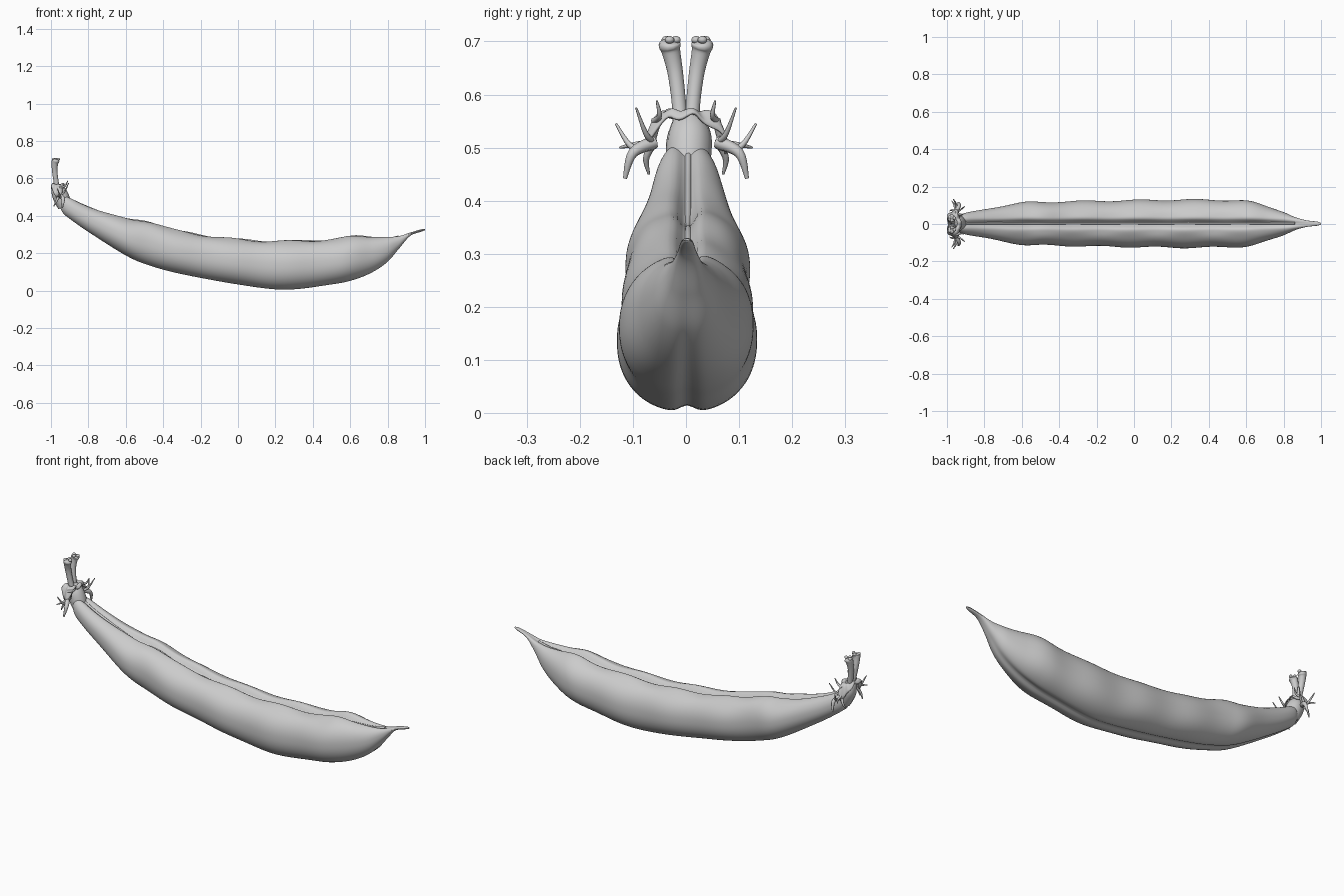
import bpy, bmesh
from math import sin, cos, pi, exp, copysign

if "Cube" in bpy.data.objects:
    bpy.data.objects.remove(bpy.data.objects["Cube"], do_unlink=True)

grey = bpy.data.materials.new("plain grey")
grey.use_nodes = True
grey.diffuse_color = (0.6, 0.6, 0.6, 1)
grey.node_tree.nodes["Principled BSDF"].inputs["Base Color"].default_value = (0.6, 0.6, 0.6, 1)


def catmull(points, t):
    """Smooth interpolation through tuples; t counts points."""
    last = len(points) - 1
    i = min(int(t), last - 1)
    f = t - i
    a, b, c, d = (points[max(0, min(last, i + k))] for k in (-1, 0, 1, 2))
    return [q + f / 2 * (r - p + f * (2 * p - 5 * q + 4 * r - s + f * (3 * (q - r) + s - p)))
            for p, q, r, s in zip(a, b, c, d)]


def loft(name, rings, closed=True, caps=True):
    """Skin a list of equal rings of points into one smooth object."""
    bm = bmesh.new()
    rows = [[bm.verts.new(p) for p in ring] for ring in rings]
    count = len(rows[0])
    for low, high in zip(rows, rows[1:]):
        for j in range(count if closed else count - 1):
            k = (j + 1) % count
            bm.faces.new((low[j], low[k], high[k], high[j]))
    if caps:
        bm.faces.new(rows[0])
        bm.faces.new(rows[-1])
    bmesh.ops.recalc_face_normals(bm, faces=bm.faces)
    for face in bm.faces:
        face.smooth = True
    mesh = bpy.data.meshes.new(name)
    bm.to_mesh(mesh)
    bm.free()
    mesh.materials.append(grey)
    obj = bpy.data.objects.new(name, mesh)
    bpy.context.collection.objects.link(obj)
    return obj


def tube(name, points, sides_resolution=4):
    """Tapered round tube through (x, y, z, radius) points."""
    curve = bpy.data.curves.new(name, "CURVE")
    curve.dimensions = "3D"
    curve.bevel_depth = 1
    curve.bevel_resolution = sides_resolution
    curve.use_fill_caps = True
    spline = curve.splines.new("POLY")
    steps = (len(points) - 1) * 6
    spline.points.add(steps)
    for i, point in enumerate(spline.points):
        x, y, z, radius = catmull(points, i / 6)
        point.co = (x, y, z, 1)
        point.radius = radius
    curve.materials.append(grey)
    obj = bpy.data.objects.new(name, curve)
    bpy.context.collection.objects.link(obj)
    bpy.ops.object.select_all(action="DESELECT")
    obj.select_set(True)
    bpy.context.view_layer.objects.active = obj
    bpy.ops.object.convert(target="MESH")
    bpy.ops.object.shade_smooth_by_angle(angle=pi / 3)


# Pod: x, top height, bottom height, half width
stations = [
    (-.955, .49, .45, .022), (-.935, .51, .41, .043), (-.9, .5, .38, .057),
    (-.8, .455, .31, .076), (-.6, .388, .185, .112), (-.47, .373, .13, .116),
    (-.3, .32, .085, .12), (0, .278, .03, .125), (.25, .268, .002, .128),
    (.5, .278, .03, .126), (.62, .295, .055, .118), (.72, .293, .095, .09),
    (.8, .292, .15, .062), (.86, .298, .22, .035), (.92, .315, .29, .018),
    (.98, .331, .314, .011), (1, .33, .322, .004)]


def pod_ring(t, sides=96):
    x, top, bottom, half = catmull(stations, t)
    fullness = half / .125
    middle, height = (top + bottom) / 2, (top - bottom) / 2
    ring = []
    for j in range(sides):
        a = 2 * pi * j / sides
        s, c = sin(a), cos(a)
        y = half * copysign(abs(s) ** .9, s)
        z = middle + height * copysign(abs(c) ** .9, c)
        # Swellings over the seeds, out of step on the two sides
        swell = sin(x * 21 + (1 if s > 0 else 2.2)) * fullness ** 2
        y += .004 * swell * s
        if c > 0:
            lip = exp(-((abs(y) - .035) / .03) ** 2)
            z += .005 * swell * lip
            # Seam along the top
            z -= .036 * fullness * exp(-(y / .016) ** 2)
        else:
            z += .012 * fullness * exp(-(y / .018) ** 2)
        ring.append((x, y + .002, z))
    return ring


loft("pod", [pod_ring(i / 10) for i in range((len(stations) - 1) * 10 + 1)])

# Raised thread lying in the seam
thread = []
for i in range(2, len(stations) - 3):
    x, top, bottom, half = stations[i]
    thread.append((x, .004, top - .27 * half, .006))
tube("seam_thread", thread)

# Swollen base where the stalks meet the pod
tube("stem_base", [(-.925, .004, .45, .038), (-.942, .005, .49, .043),
                   (-.957, .006, .525, .041), (-.97, .003, .555, .028),
                   (-.973, 0, .57, .014)])


# Ruffled collar, drooping at the sides
def collar_ring(u, sides=64):
    ring = []
    for j in range(sides):
        a = 2 * pi * j / sides
        reach = .024 + u * (.035 + .018 * abs(sin(a)) + .008 * cos(a * 5))
        ruffle = .006 * u * sin(a * 7)
        droop = .065 * u ** 3 * sin(a) ** 4
        ring.append((-.962 + .6 * reach * cos(a), reach * sin(a),
                     .56 + .012 * sin(u * pi) + ruffle - droop))
    return ring


collar = loft("ruffled_collar", [collar_ring(i / 8) for i in range(9)], caps=False)
solid = collar.modifiers.new("thickness", "SOLIDIFY")
solid.thickness = .005

# Pair of stalks with flared, knobbed ends
for side, label in ((-1, "right"), (1, "left")):
    tube("stalk_" + label, [
        (-.962, side * .01, .53, .016), (-.972, side * .013, .58, .014),
        (-.98, side * .02, .64, .015), (-.979, side * .028, .68, .018),
        (-.975, side * .031, .695, .021), (-.973, side * .031, .702, .012)])
    for n, (dx, dy) in enumerate(((0, -.012), (-.012, .006), (.014, 0))):
        bpy.ops.mesh.primitive_uv_sphere_add(
            segments=16, ring_count=10, radius=.009,
            location=(-.974 + dx, side * (.031 + dy), .703))
        knob = bpy.context.object
        knob.name = "stalk_knob_%s_%d" % (label, n)
        knob.scale.z = .8
        knob.data.materials.append(grey)
        bpy.ops.object.shade_smooth()

    # Withered tendrils hanging from the collar: (x, y, z) of bend and tip, thickness
    tendrils = [((-.95, .1, .5), (-.965, .132, .545), .006),
                ((-.935, .1, .49), (-.94, .115, .442), .01),
                ((-.93, .075, .525), (-.905, .094, .575), .005),
                ((-.97, .075, .48), (-.985, .07, .45), .006),
                ((-.96, .1, .505), (-.975, .125, .5), .005),
                ((-.925, .05, .56), (-.91, .055, .588), .005)]
    for n, (bend, tip, thick) in enumerate(tendrils):
        bx, by, bz = bend
        tx, ty, tz = tip
        tube("tendril_%s_%d" % (label, n), [
            (-.955, side * .06, .51 if n < 5 else .55, thick * 1.3),
            (bx, side * by, bz, thick), (tx, side * ty, tz, thick * .4)], 2)
